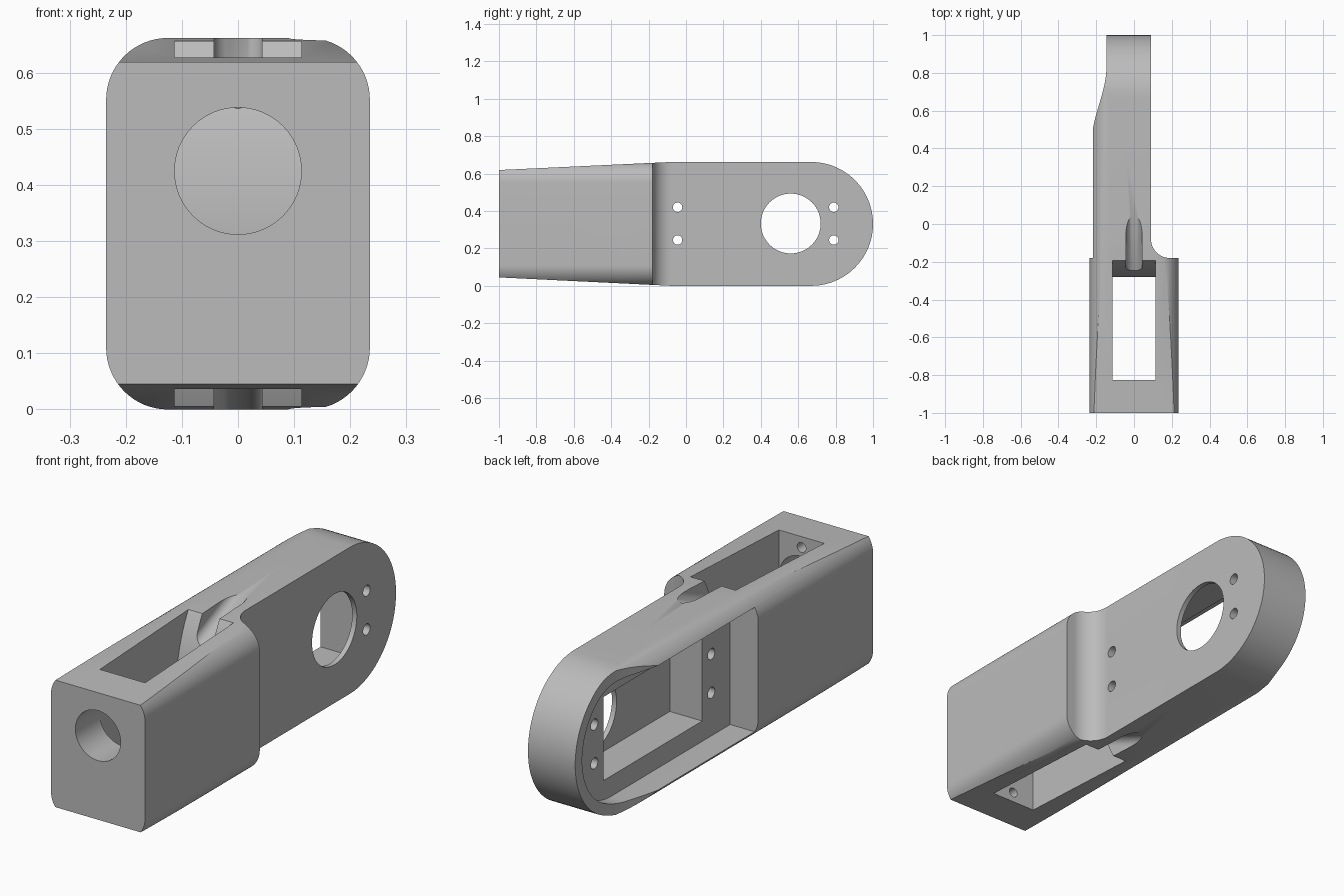
import bpy, bmesh, math
from mathutils import Vector

if "Cube" in bpy.data.objects:
    bpy.data.objects.remove(bpy.data.objects["Cube"], do_unlink=True)

H = 0.662          # overall height
MID = H / 2
END_Y = 1 - MID    # centre of the rounded rear end

grey = bpy.data.materials.new("plain_grey")
grey.use_nodes = True
colour = (0.5, 0.5, 0.5, 1)
grey.diffuse_color = colour
grey.node_tree.nodes["Principled BSDF"].inputs["Base Color"].default_value = colour


def arc(cx, cy, r, start, stop, n=16):
    angles = [math.radians(start + (stop - start) * i / n) for i in range(n + 1)]
    return [(cx + r * math.cos(a), cy + r * math.sin(a)) for a in angles]


def prism(name, points, axis, lo, hi):
    """Extrude a closed 2D outline along one axis."""
    place = {"x": lambda p, d: (d, p[0], p[1]),
             "y": lambda p, d: (p[0], d, p[1]),
             "z": lambda p, d: (p[0], p[1], d)}[axis]
    bm = bmesh.new()
    face = bm.faces.new([bm.verts.new(place(p, lo)) for p in points])
    new = bmesh.ops.extrude_face_region(bm, geom=[face])["geom"]
    shift = Vector(place((0, 0), hi - lo))
    bmesh.ops.translate(bm, vec=shift, verts=[g for g in new if isinstance(g, bmesh.types.BMVert)])
    bmesh.ops.recalc_face_normals(bm, faces=bm.faces)
    mesh = bpy.data.meshes.new(name)
    bm.to_mesh(mesh)
    bm.free()
    obj = bpy.data.objects.new(name, mesh)
    bpy.context.collection.objects.link(obj)
    mesh.materials.append(grey)
    return obj


def box(name, x0, x1, y0, y1, z0, z1):
    return prism(name, [(x0, y0), (x1, y0), (x1, y1), (x0, y1)], "z", z0, z1)


def rod(name, a, b, r, axis, lo, hi, n=32):
    return prism(name, arc(a, b, r, 0, 360, n)[:-1], axis, lo, hi)


def combine(target, tool, operation="DIFFERENCE"):
    mod = target.modifiers.new(tool.name, "BOOLEAN")
    mod.operation, mod.solver, mod.object = operation, "EXACT", tool
    bpy.context.view_layer.objects.active = target
    bpy.ops.object.modifier_apply(modifier=mod.name)
    bpy.data.objects.remove(tool, do_unlink=True)


# Body: tapered side outline with a round rear end
side = [(-1, 0.045), (-0.08, 0)] + arc(END_Y, MID, MID, -90, 90, 48) + [(-0.08, H), (-1, H - 0.043)]
body = prism("link_body", side, "x", -0.235, 0.235)

# Rounded long edges
R, W = 0.11, 0.235
section = (arc(W - R, R, R, -90, 0) + arc(W - R, H - R, R, 0, 90)
           + arc(R - W, H - R, R, 90, 180) + arc(R - W, R, R, 180, 270))
combine(body, prism("edge_rounding", section, "y", -1.1, 1.1), "INTERSECT")

# Plan outline: wide front block, concave fillet, slim arm with a swept left edge
sweep = []
for i in range(17):
    t = i / 16
    sweep.append((-0.146 - 0.079 * (t * t * (3 - 2 * t)), 0.83 - 0.4 * t))
plan = ([(-0.3, -1.1), (0.3, -1.1), (0.3, -0.18)] + arc(0.19, -0.08, 0.1, 270, 180)
        + [(0.09, 1.1), (-0.146, 1.1)] + sweep + [(-0.235, 0.38), (-0.3, 0.38)])
combine(body, prism("plan_outline", plan, "z", -0.1, 0.8), "INTERSECT")

# Open shell recess on one side of the arm
WALL = 0.05
shell = [(-0.18, WALL)] + arc(END_Y, MID, MID - WALL, -90, 90, 48) + [(-0.18, H - WALL)]
combine(body, prism("side_recess", shell, "x", -0.4, -0.095))

# Deep rectangular pocket, round window and screw holes
combine(body, box("deep_pocket", -0.2, 0.067, 0.02, 0.725, 0.142, 0.52))
combine(body, rod("window", 0.56, 0.333, 0.16, "x", -0.05, 0.2, 64))
for y in (-0.045, 0.79):
    for z in (0.245, 0.42):
        combine(body, rod("screw_hole", y, z, 0.025, "x", -0.13, 0.2, 24))

# Vertical slot through the front block, with a bulging rear wall
sag = 0.09
bulge_r = (MID * MID + sag * sag) / (2 * sag)
half = math.degrees(math.asin((MID + 0.03) / bulge_r))
slot = [(-0.825, -0.03)] + arc(-0.28 + bulge_r, MID, bulge_r, 180 + half, 180 - half, 32) + [(-0.825, H + 0.03)]
combine(body, prism("slot", slot, "x", -0.113, 0.113))

# Cord grooves sloping from the slot to the top and bottom faces
for sign in (1, -1):
    r = 0.043
    outline = arc(0, 0, r, 180, 360) + [(r, 0.2), (-r, 0.2)]
    groove = prism("cord_groove", outline, "y", -0.1, 0.5)
    for v in groove.data.vertices:
        y = v.co.y - 0.25
        z = 0.578 + 0.43 * (y + 0.25) + v.co.z
        v.co = (v.co.x, y, z if sign > 0 else H - z)
    if sign < 0:
        groove.data.flip_normals()
    combine(body, groove)

# Front bore into the slot, and small cord holes in the slot's front wall
combine(body, rod("front_bore", 0, 0.425, 0.113, "y", -1.1, -0.7, 64))
for z in (0.578, H - 0.578):
    combine(body, rod("cord_hole", 0, z, 0.022, "y", -0.93, -0.8, 24))

bpy.ops.object.select_all(action="DESELECT")
body.select_set(True)
bpy.context.view_layer.objects.active = body
bpy.ops.object.shade_smooth_by_angle(angle=math.radians(30))
